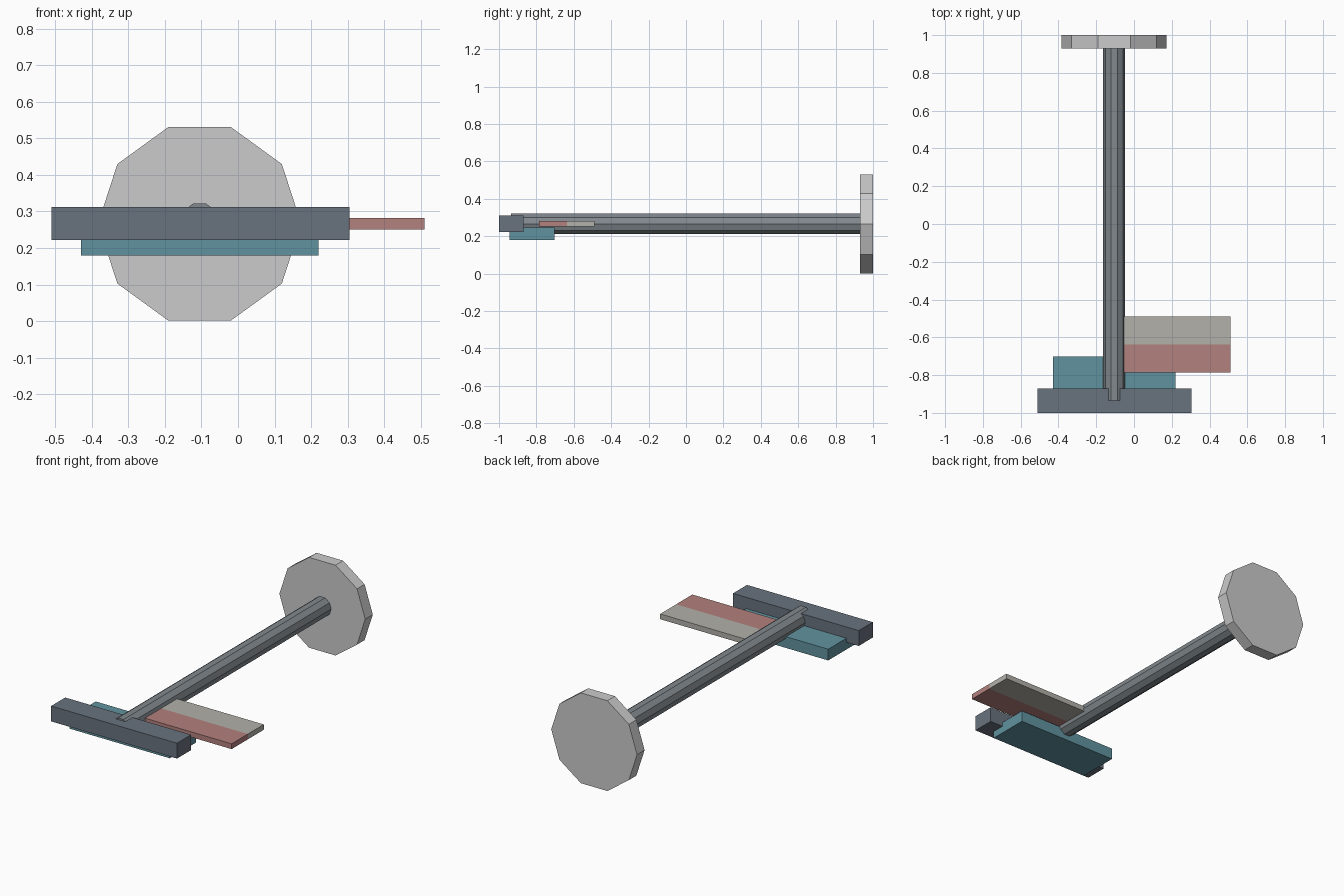
import bpy, bmesh, math
from mathutils import Matrix, Vector

if "Cube" in bpy.data.objects:
    bpy.data.objects.remove(bpy.data.objects["Cube"])

AXIS_X, AXIS_Z = -0.105, 0.266   # shared axis of pole and disc


def material(name, rgb):
    m = bpy.data.materials.new(name)
    m.diffuse_color = (*rgb, 1)
    m.use_nodes = True
    m.node_tree.nodes["Principled BSDF"].inputs["Base Color"].default_value = m.diffuse_color
    return m


def add_object(name, bm, *mats):
    bmesh.ops.recalc_face_normals(bm, faces=bm.faces)
    me = bpy.data.meshes.new(name)
    bm.to_mesh(me)
    bm.free()
    for m in mats:
        me.materials.append(m)
    ob = bpy.data.objects.new(name, me)
    bpy.context.collection.objects.link(ob)
    return ob


def box_mesh(x, y, z):
    bm = bmesh.new()
    size = [b - a for a, b in (x, y, z)]
    mid = Vector([(a + b) / 2 for a, b in (x, y, z)])
    bmesh.ops.create_cube(bm, size=1, matrix=Matrix.Translation(mid) @ Matrix.Diagonal((*size, 1)))
    return bm


def decagon_mesh(radius, y0, y1):
    bm = bmesh.new()
    ring = [bm.verts.new((AXIS_X + radius * math.cos(i * math.tau / 10), y0,
                          AXIS_Z + radius * math.sin(i * math.tau / 10))) for i in range(10)]
    face = bm.faces.new(ring)
    ext = bmesh.ops.extrude_face_region(bm, geom=[face], use_keep_orig=True)
    moved = [v for v in ext["geom"] if isinstance(v, bmesh.types.BMVert)]
    bmesh.ops.translate(bm, verts=moved, vec=(0, y1 - y0, 0))
    return bm


slate = material("slate", (0.14, 0.17, 0.21))
steel = material("steel", (0.22, 0.25, 0.27))
teal = material("teal", (0.12, 0.29, 0.35))
red = material("red", (0.45, 0.22, 0.21))
pale = material("pale", (0.45, 0.44, 0.40))

# Round end plate and long shaft
add_object("end_disc", decagon_mesh(0.278, 0.93, 1.0))
add_object("shaft", decagon_mesh(0.058, -0.935, 0.9995), steel)

# Cross bar and the plate beneath it
add_object("cross_bar", box_mesh((-0.51, 0.305), (-1.0, -0.87), (0.222, 0.312)), slate)
add_object("under_plate", box_mesh((-0.43, 0.22), (-0.945, -0.702), (0.18, 0.246)), teal)

# Two-tone side blade, split along its length
SPLIT = -0.637
bm = box_mesh((-0.052, 0.51), (-0.787, -0.49), (0.251, 0.282))
bmesh.ops.bisect_plane(bm, geom=bm.verts[:] + bm.edges[:] + bm.faces[:],
                       plane_co=(0, SPLIT, 0), plane_no=(0, 1, 0))
for f in bm.faces:
    f.material_index = int(f.calc_center_median().y > SPLIT)
add_object("side_blade", bm, red, pale)
